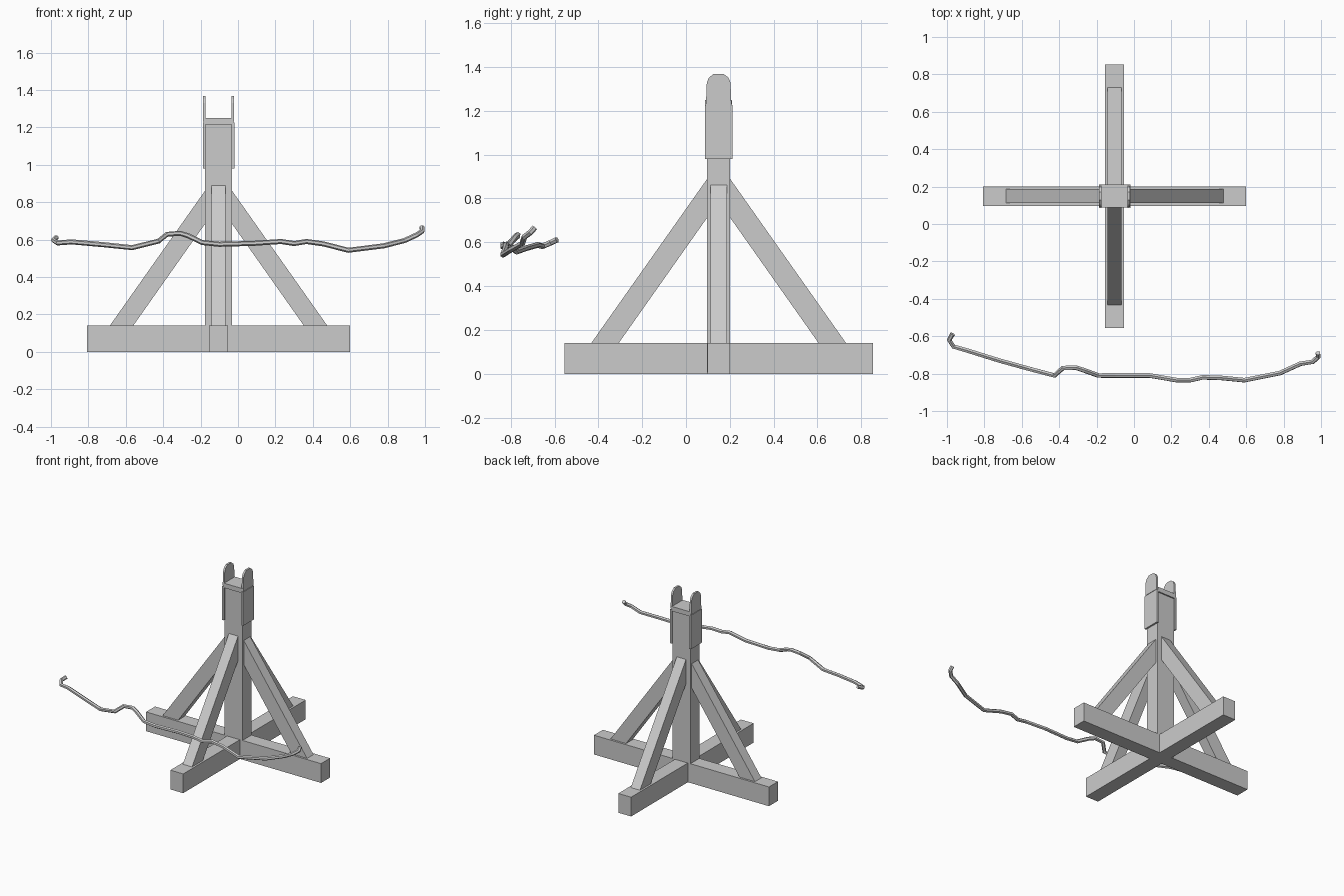
import bpy, bmesh
from mathutils import Matrix, Vector

if "Cube" in bpy.data.objects:
    bpy.data.objects.remove(bpy.data.objects["Cube"])

CX, CY = -0.104, 0.149          # centre axis of the stand
AXIS = Matrix.Translation((CX, CY, 0))


def prism(name, profile, half, turn=0):
    """Extrude an (x, z) profile by +-half along y, turn it about the post axis."""
    bm = bmesh.new()
    face = bm.faces.new([bm.verts.new((x, -half, z)) for x, z in profile])
    ext = bmesh.ops.extrude_face_region(bm, geom=[face])
    moved = [v for v in ext["geom"] if isinstance(v, bmesh.types.BMVert)]
    bmesh.ops.translate(bm, verts=moved, vec=(0, 2 * half, 0))
    bmesh.ops.recalc_face_normals(bm, faces=bm.faces)
    bm.transform(AXIS @ Matrix.Rotation(turn * 1.5707963268, 4, 'Z'))
    mesh = bpy.data.meshes.new(name)
    bm.to_mesh(mesh)
    bm.free()
    ob = bpy.data.objects.new(name, mesh)
    bpy.context.collection.objects.link(ob)
    return ob


def box(name, x0, x1, z0, z1, half, turn=0):
    return prism(name, [(x0, z0), (x1, z0), (x1, z1), (x0, z1)], half, turn)


# Crossed floor beams
for i, name in enumerate(("base_beam_side", "base_beam_front")):
    box(name, -0.704, 0.704, 0, 0.14, 0.0515, i)

# Upright post
box("post", -0.072, 0.072, 0.005, 1.216, 0.0525)

# Four diagonal braces; their upper ends butt against the post
for i, name in enumerate(("right", "back", "left", "front")):
    d = 0.072 if i % 2 == 0 else 0.0525
    slope = 1.417
    prism(name + "_brace",
          [(0.582, 0.139), (0.457, 0.139),
           (d, 0.139 + slope * (0.457 - d)), (d, 0.139 + slope * (0.582 - d))],
          0.037, i)

# Metal saddle on the post: crosspiece, side straps and rounded prongs
box("saddle_base", -0.074, 0.074, 1.216, 1.25, 0.062)
tongue = [(-0.058, 1.232), (0.058, 1.232), (0.054, 1.33), (0.044, 1.352),
          (0.022, 1.369), (-0.022, 1.369), (-0.044, 1.352), (-0.054, 1.33)]
for s, side in ((-1, "left"), (1, "right")):
    strap = box(side + "_strap", -0.063, 0.063, 0.98, 1.226, 0.007, 1)
    neck = box(side + "_strap_neck", -0.058, 0.058, 1.22, 1.24, 0.005, 1)
    prong = prism(side + "_prong", tongue, 0.007, 1)
    strap.location.x = s * 0.077
    neck.location.x = s * 0.075
    prong.location.x = s * 0.076

# Loose rope lying in front of the stand
path = [(-0.97, -0.588, 0.612), (-0.988, -0.62, 0.597), (-0.965, -0.655, 0.582),
        (-0.89, -0.677, 0.588), (-0.72, -0.73, 0.573), (-0.565, -0.773, 0.557),
        (-0.425, -0.81, 0.592), (-0.38, -0.77, 0.628), (-0.31, -0.768, 0.634),
        (-0.265, -0.783, 0.62), (-0.19, -0.81, 0.584), (-0.10, -0.81, 0.575),
        (0.083, -0.81, 0.58), (0.23, -0.835, 0.59), (0.30, -0.835, 0.579),
        (0.366, -0.82, 0.59), (0.457, -0.822, 0.577), (0.59, -0.835, 0.543),
        (0.78, -0.797, 0.567), (0.89, -0.747, 0.595), (0.955, -0.737, 0.625),
        (0.985, -0.71, 0.645), (0.983, -0.69, 0.668)]
curve = bpy.data.curves.new("rope", 'CURVE')
curve.dimensions = '3D'
curve.bevel_depth = 0.0135
curve.bevel_resolution = 1
curve.use_fill_caps = True
spline = curve.splines.new('POLY')
spline.points.add(len(path) - 1)
for p, co in zip(spline.points, path):
    p.co = (*co, 1)
spline.use_smooth = False
bpy.context.collection.objects.link(bpy.data.objects.new("rope", curve))
